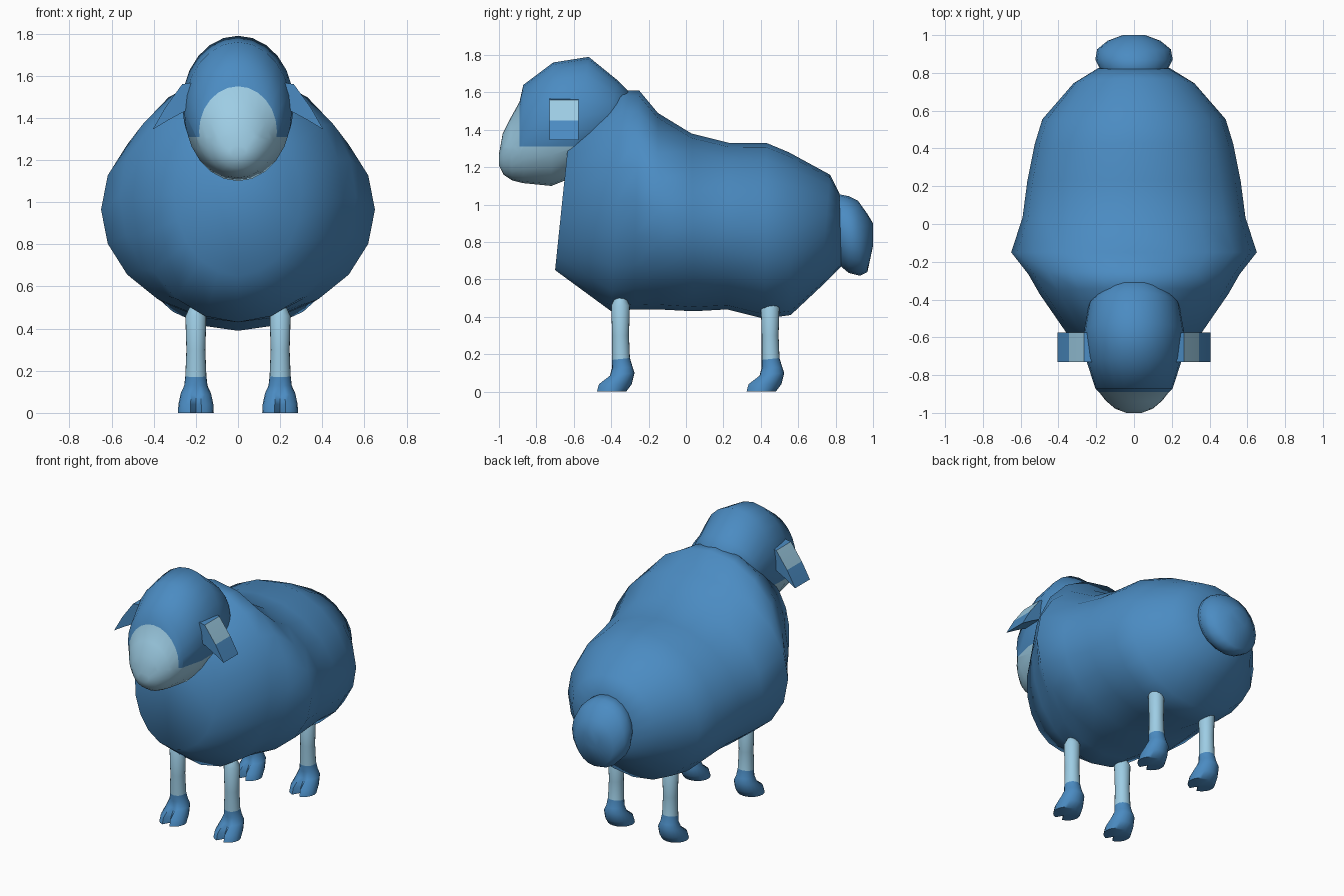
import bpy, bmesh, math
from mathutils import Vector

cube = bpy.data.objects.get("Cube")
if cube:
    bpy.data.objects.remove(cube, do_unlink=True)


def make_material(name, rgb):
    mat = bpy.data.materials.new(name)
    mat.use_nodes = True
    mat.diffuse_color = (*rgb, 1)
    mat.node_tree.nodes["Principled BSDF"].inputs["Base Color"].default_value = (*rgb, 1)
    return mat


WOOL = make_material("wool_blue", (0.07, 0.26, 0.54))
SKIN = make_material("skin_light_blue", (0.34, 0.61, 0.78))


def ring(low_y, low_z, high_y, high_z, width, sides=20, x=0):
    """Ellipse spanning two points in the side plane, with a half width in x."""
    low, high = Vector((x, low_y, low_z)), Vector((x, high_y, high_z))
    points = []
    for i in range(sides):
        a = math.tau * i / sides
        p = low.lerp(high, (1 + math.sin(a)) / 2)
        p.x += width * math.cos(a)
        points.append(p)
    return points


def loft(name, rings, angle, is_skin=None, cut_z=None):
    """Skin a row of closed rings, cap both ends and colour faces by a rule."""
    bm = bmesh.new()
    loops = [[bm.verts.new(p) for p in r] for r in rings]
    n = len(loops[0])
    for a, b in zip(loops, loops[1:]):
        for i in range(n):
            j = (i + 1) % n
            bm.faces.new((a[i], a[j], b[j], b[i]))
    bm.faces.new(loops[0])
    bm.faces.new(loops[-1])
    if cut_z:
        bmesh.ops.bisect_plane(bm, geom=bm.verts[:] + bm.edges[:] + bm.faces[:],
                               plane_co=(0, 0, cut_z), plane_no=(0, 0, 1))
    bmesh.ops.recalc_face_normals(bm, faces=bm.faces[:])
    if is_skin:
        for f in bm.faces:
            f.material_index = int(is_skin(f.calc_center_median(), f.normal))
    mesh = bpy.data.meshes.new(name)
    bm.to_mesh(mesh)
    bm.free()
    mesh.materials.append(WOOL)
    mesh.materials.append(SKIN)
    obj = bpy.data.objects.new(name, mesh)
    bpy.context.collection.objects.link(obj)
    bpy.ops.object.select_all(action="DESELECT")
    obj.select_set(True)
    bpy.context.view_layer.objects.active = obj
    bpy.ops.object.shade_smooth_by_angle(angle=math.radians(angle))
    return obj


# Woolly body, chest to rump
loft("body", [ring(*r) for r in (
    (-0.70, 0.65, -0.62, 1.42, 0.30),
    (-0.40, 0.43, -0.34, 1.61, 0.50),
    (-0.28, 0.44, -0.25, 1.61, 0.56),
    (-0.15, 0.44, -0.15, 1.49, 0.65),
    (0.04, 0.43, 0.03, 1.38, 0.59),
    (0.22, 0.44, 0.23, 1.33, 0.565),
    (0.42, 0.39, 0.43, 1.33, 0.525),
    (0.56, 0.41, 0.55, 1.28, 0.485),
    (0.72, 0.56, 0.77, 1.16, 0.32),
    (0.83, 0.67, 0.82, 1.06, 0.19),
)], 80)

# Head with bare muzzle and jaw, muzzle to nape
JAW_Z = 1.31
loft("head", [ring(*r, sides=24) for r in (
    (-1.0, 1.21, -1.0, 1.27, 0.04),
    (-0.975, 1.16, -0.98, 1.38, 0.10),
    (-0.93, 1.13, -0.94, 1.46, 0.15),
    (-0.89, 1.12, -0.89, 1.55, 0.185),
    (-0.87, 1.115, -0.87, 1.64, 0.205),
    (-0.72, 1.10, -0.71, 1.76, 0.255),
    (-0.62, 1.14, -0.52, 1.79, 0.265),
    (-0.50, 1.22, -0.36, 1.66, 0.24),
    (-0.40, 1.32, -0.25, 1.55, 0.15),
)], 80, lambda c, n: c.y < -0.885 or c.z < JAW_Z, JAW_Z)

# Rounded tail
loft("tail", [ring(*r) for r in (
    (0.80, 0.70, 0.80, 1.04, 0.17),
    (0.84, 0.66, 0.82, 1.055, 0.185),
    (0.87, 0.635, 0.87, 1.045, 0.205),
    (0.93, 0.62, 0.92, 1.02, 0.195),
    (0.97, 0.64, 0.97, 0.95, 0.14),
    (1.0, 0.78, 1.0, 0.90, 0.06),
)], 80)

# Drooping wedge ears with a light patch on top
EAR = ((0.20, 1.57), (0.265, 1.56), (0.345, 1.45), (0.405, 1.345),
       (0.33, 1.39), (0.20, 1.46))
for side, label in ((1, "left"), (-1, "right")):
    ends = [[Vector((side * x, y, z)) for x, z in EAR] for y in (-0.73, -0.575)]
    loft(label + "_ear", ends, 30,
         lambda c, n: n.z > 0.3 and 0.27 < abs(c.x) < 0.34)

# Legs with cloven hooves, sole to top
LEG = (
    (-0.48, 0.0, -0.32, 0.0, 0.085),
    (-0.47, 0.04, -0.29, 0.04, 0.083),
    (-0.41, 0.085, -0.275, 0.10, 0.072),
    (-0.395, 0.13, -0.285, 0.13, 0.055),
    (-0.395, 0.17, -0.30, 0.18, 0.05),
    (-0.395, 0.30, -0.305, 0.30, 0.045),
    (-0.40, 0.46, -0.30, 0.46, 0.05),
    (-0.38, 0.50, -0.32, 0.50, 0.03),
)
for back, place in ((0, "front"), (0.80, "back")):
    for side, label in ((1, "left"), (-1, "right")):
        rings = [ring(a + back, b, c + back, d, w, x=side * 0.2)
                 for a, b, c, d, w in LEG]
        for r, depth in zip(rings, (0.05, 0.05, 0.02)):
            r[15].y += depth  # cleft between the toes
        loft(f"{place}_{label}_leg", rings, 60, lambda c, n: c.z > 0.18)
